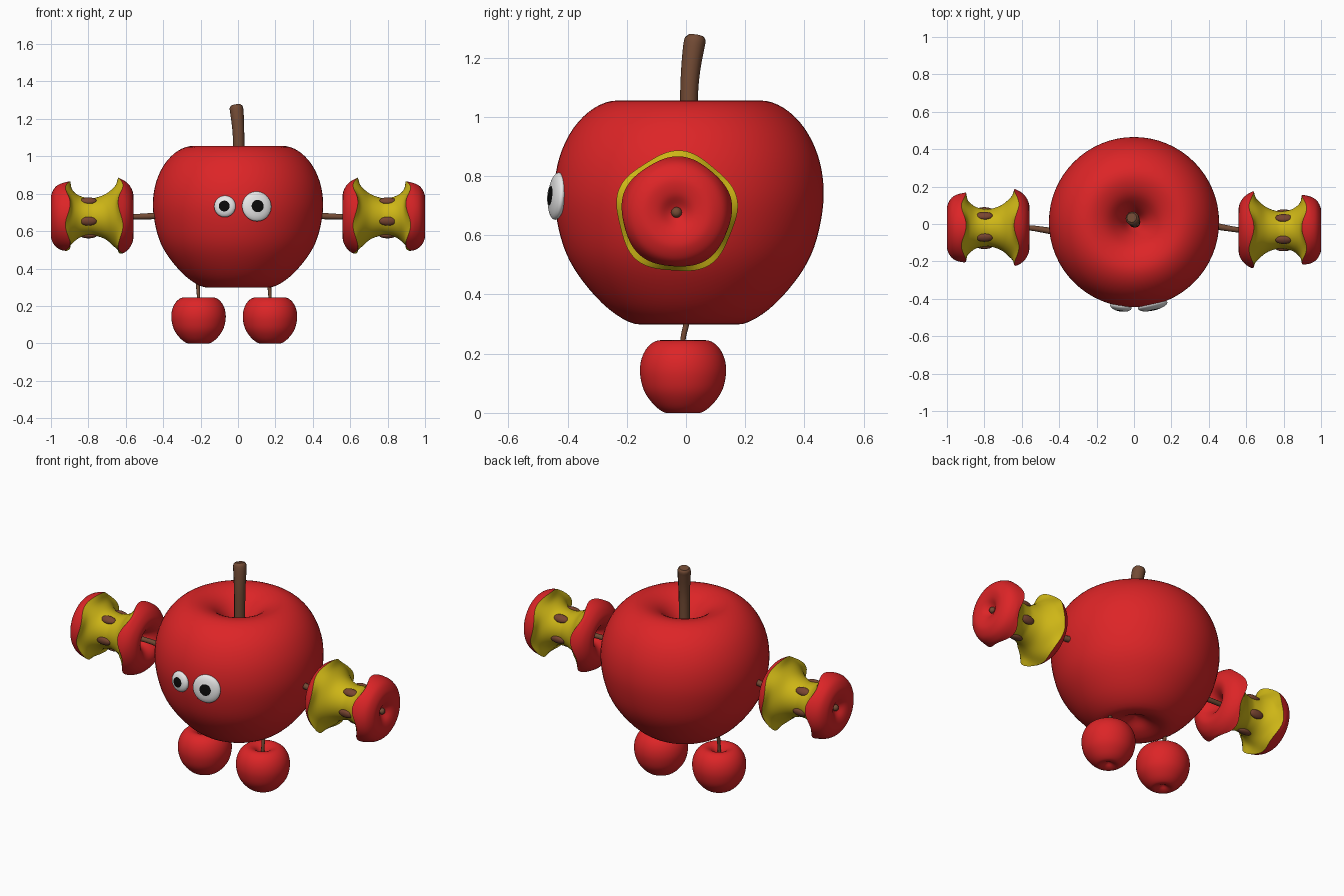
import bpy, bmesh, math
from mathutils import Vector, Matrix

if "Cube" in bpy.data.objects:
    bpy.data.objects.remove(bpy.data.objects["Cube"])


def material(name, col):
    m = bpy.data.materials.new(name)
    m.diffuse_color = (*col, 1)
    m.use_nodes = True
    m.node_tree.nodes["Principled BSDF"].inputs["Base Color"].default_value = m.diffuse_color
    return m


RED = material("apple red", (0.72, 0.018, 0.02))
YELLOW = material("flesh yellow", (0.62, 0.47, 0.008))
BROWN = material("stem brown", (0.17, 0.07, 0.035))
SEED = material("seed brown", (0.19, 0.06, 0.03))
WHITE = material("eye white", (0.8, 0.8, 0.8))
BLACK = material("pupil black", (0.003, 0.003, 0.003))


def smooth_path(pts, n=4):
    """Catmull-Rom curve through the points."""
    p = [Vector(q) for q in pts]
    p = [2 * p[0] - p[1]] + p + [2 * p[-1] - p[-2]]
    out = []
    for i in range(1, len(p) - 2):
        a, b, c, d = p[i - 1:i + 3]
        for k in range(n):
            t = k / n
            out.append(0.5 * (2 * b + (c - a) * t + (2 * a - 5 * b + 4 * c - d) * t * t
                              + (3 * b - a - 3 * c + d) * t ** 3))
    return out + [p[-2]]


def finish(ob):
    bpy.ops.object.select_all(action='DESELECT')
    ob.select_set(True)
    bpy.context.view_layer.objects.active = ob
    bpy.ops.object.shade_smooth_by_angle(angle=math.radians(40))


def lathe(name, sections, mats, matrix, seg=64):
    """Revolve sections(angle) -> list of (r, z) lists, one material per section."""
    bm = bmesh.new()
    rings, index = [], []
    for j in range(seg):
        a = 2 * math.pi * j / seg
        ring = []
        index = []
        for s, part in enumerate(sections(a)):
            part = smooth_path(part)
            if s:
                part = part[1:]
            for q in part:
                r = max(q[0], 0)
                ring.append(bm.verts.new((r * math.cos(a), r * math.sin(a), q[1])))
                index.append(s)
        rings.append(ring)
    for j in range(seg):
        p, q = rings[j], rings[(j + 1) % seg]
        for i in range(len(p) - 1):
            f = bm.faces.new((p[i], q[i], q[i + 1], p[i + 1]))
            f.material_index = index[i + 1]
    bmesh.ops.remove_doubles(bm, verts=bm.verts, dist=1e-5)
    bm.transform(matrix)
    bmesh.ops.recalc_face_normals(bm, faces=bm.faces)
    me = bpy.data.meshes.new(name)
    bm.to_mesh(me)
    bm.free()
    for m in mats:
        me.materials.append(m)
    ob = bpy.data.objects.new(name, me)
    bpy.context.collection.objects.link(ob)
    finish(ob)


def stem(name, pts):
    """Tube through (x, y, z, radius) points."""
    cu = bpy.data.curves.new(name, 'CURVE')
    cu.dimensions = '3D'
    cu.bevel_depth = 1
    cu.bevel_resolution = 4
    cu.use_fill_caps = True
    path = smooth_path(pts)
    sp = cu.splines.new('POLY')
    sp.points.add(len(path) - 1)
    for p, q in zip(sp.points, path):
        p.co = (q[0], q[1], q[2], 1)
        p.radius = q[3]
    cu.materials.append(BROWN)
    ob = bpy.data.objects.new(name, cu)
    bpy.context.collection.objects.link(ob)
    bpy.ops.object.select_all(action='DESELECT')
    ob.select_set(True)
    bpy.context.view_layer.objects.active = ob
    bpy.ops.object.convert(target='MESH')
    finish(bpy.context.view_layer.objects.active)


def ellipsoid(name, mat, matrix):
    arc = [(math.sin(math.pi * i / 6), math.cos(math.pi * i / 6)) for i in range(7)]
    lathe(name, lambda a: [arc], [mat], matrix, 20)


# whole apple profile, heights above the apple's underside
APPLE = [(0, .54), (.03, .57), (.08, .655), (.15, .727), (.24, .755), (.32, .73),
         (.39, .662), (.437, .565), (.455, .455), (.445, .345), (.413, .235),
         (.355, .14), (.27, .05), (.18, .0), (.1, .015), (.04, .05), (0, .065)]


def apple(name, loc, sr, sz):
    lathe(name, lambda a: [APPLE], [RED],
          Matrix.Translation(loc) @ Matrix.Diagonal((sr, sr, sz, 1)))


# body and main stem
apple("body", (0, .01, .30), 1, 1)
stem("body_stem", [(.004, .01, .82, .03), (.004, .01, 1.05, .03),
                   (.001, .015, 1.15, .032), (-.006, .026, 1.235, .036),
                   (-.01, .032, 1.262, .035), (-.012, .034, 1.274, .026)])

# feet
for side, x in (("left", -.211), ("right", .171)):
    apple(side + "_foot", (x, -.01, 0), .32, .325)
    stem(side + "_foot_stem", [(x, -.014, .17, .009), (x, -.01, .25, .009),
                               (x - .003, .001, .30, .010), (x - .004, .008, .36, .011)])

# eyes: white lens with a black centre
for side, x, r, pupil in (("left", -.07, .058, .029), ("right", .1, .08, .033)):
    t = math.asin(pupil / r)
    black = [(math.sin(t * i / 3), math.cos(t * i / 3)) for i in range(4)]
    white = [(math.sin(t + (math.pi - t) * i / 8), math.cos(t + (math.pi - t) * i / 8))
             for i in range(9)]
    y = .01 - math.sqrt(.455 ** 2 - x * x)
    turn = Vector((x, y - .01, .04)).to_track_quat('Z', 'Y').to_matrix().to_4x4()
    lathe(side + "_eye", lambda a: [black, white], [BLACK, WHITE],
          Matrix.Translation((x, y - .002, .732)) @ turn
          @ Matrix.Diagonal((r, r, .026, 1)), 40)


def core(a):
    """Eaten apple: inner cap, flesh and outer cap with a wavy bitten edge."""
    w = math.cos(5 * (a - math.radians(86)))
    e1 = (.203 + .007 * w, .068 + .013 * w)
    e2 = (.186 + .004 * w, .35 - .013 * w)
    inner = [(0, .12), (.02, .105), (.045, .05), (.08, .012), (.12, 0), (.16, .015),
             (.187, .04), e1]
    flesh = [e1, (.165, .097), (.123, .145), (.102, .2), (.1, .235), (.111, .285),
             (.142, .325), e2]
    outer = [e2, (.178, .385), (.16, .415), (.13, .434), (.1, .44), (.06, .432),
             (.025, .41), (0, .40)]
    return [inner, flesh, outer]


# arms: apple cores lying along x, with seeds and stems
for side, s, yc in (("left", -1, -.02), ("right", 1, -.032)):
    zc = .677
    lay = Matrix(((0, 0, s, s * .56), (1, 0, 0, yc), (0, 1, 0, zc), (0, 0, 0, 1)))
    lathe(side + "_core", core, [RED, YELLOW, RED], lay, 80)
    for k in range(5):
        a = math.radians(50 + 72 * k)
        ellipsoid(f"{side}_seed_{k + 1}", SEED,
                  lay @ Matrix.Rotation(a, 4, 'Z') @ Matrix.Translation((.1, 0, .24))
                  @ Matrix.Diagonal((.016, .024, .045, 1)))
    ellipsoid(side + "_core_tip", BROWN,
              lay @ Matrix.Translation((0, 0, .408)) @ Matrix.Diagonal((.018, .018, .018, 1)))
    y0 = -.04 if s < 0 else -.01
    stem(side + "_arm_stem", [(s * .43, y0, .682, .018), (s * .49, (y0 + yc) / 2, .679, .016),
                              (s * .57, yc, .677, .014), (s * .69, yc, .677, .014)])
